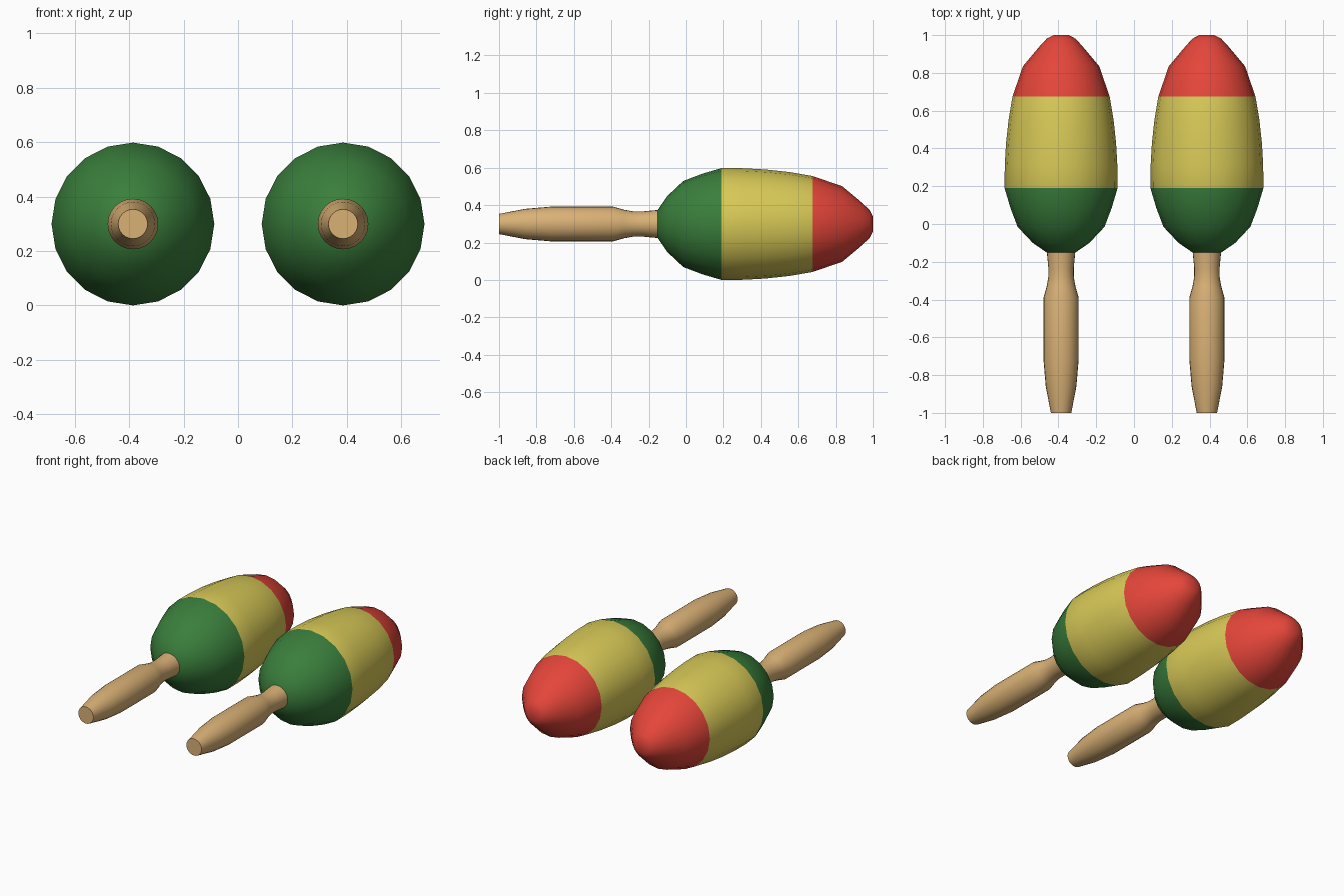
import bpy
import bmesh
import math

cube = bpy.data.objects.get("Cube")
if cube:
    bpy.data.objects.remove(cube, do_unlink=True)


def make_material(name, rgb):
    mat = bpy.data.materials.new(name)
    mat.use_nodes = True
    mat.diffuse_color = (*rgb, 1)
    mat.node_tree.nodes["Principled BSDF"].inputs["Base Color"].default_value = (*rgb, 1)
    return mat


green = make_material("green paint", (0.042, 0.21, 0.045))
yellow = make_material("yellow paint", (0.68, 0.58, 0.095))
red = make_material("red paint", (0.78, 0.06, 0.042))
wood = make_material("light wood", (0.70, 0.44, 0.18))

AXIS_X, AXIS_Z = 0.386, 0.299
GREEN_END, YELLOW_END = 0.19, 0.675

# (position along y, radius)
HEAD = [(-0.155, 0.07), (-0.10, 0.15), (-0.015, 0.23), (0.085, 0.268),
        (GREEN_END, 0.299), (0.31, 0.298), (0.43, 0.291), (0.55, 0.278),
        (YELLOW_END, 0.257), (0.835, 0.202), (0.945, 0.11), (0.982, 0.075), (1.0, 0.04)]
HANDLE = [(-1.0, 0.054), (-0.86, 0.081), (-0.72, 0.093), (-0.39, 0.093),
          (-0.33, 0.076), (-0.285, 0.068), (-0.235, 0.067), (-0.14, 0.076)]


def lathe(name, profile, sides, x, materials, rule=None):
    """Spin a profile around an axis parallel to y and close both ends."""
    bm = bmesh.new()
    rings = []
    for y, r in profile:
        angles = [2 * math.pi * i / sides for i in range(sides)]
        rings.append([bm.verts.new((r * math.cos(a), y, r * math.sin(a))) for a in angles])
    for a, b in zip(rings, rings[1:]):
        for i in range(sides):
            j = (i + 1) % sides
            bm.faces.new((a[i], a[j], b[j], b[i]))
    bm.faces.new(rings[0])
    bm.faces.new(rings[-1])
    bmesh.ops.recalc_face_normals(bm, faces=bm.faces[:])
    if rule:
        for f in bm.faces:
            f.material_index = rule(f.calc_center_median().y)
    mesh = bpy.data.meshes.new(name)
    bm.to_mesh(mesh)
    bm.free()
    for m in materials:
        mesh.materials.append(m)
    obj = bpy.data.objects.new(name, mesh)
    bpy.context.collection.objects.link(obj)
    obj.location = (x, 0, AXIS_Z)
    bpy.ops.object.select_all(action="DESELECT")
    obj.select_set(True)
    bpy.context.view_layer.objects.active = obj
    bpy.ops.object.shade_smooth_by_angle(angle=math.radians(50))
    return obj


def band(y):
    return 0 if y < GREEN_END else 1 if y < YELLOW_END else 2


# A pair of shakers lying side by side
for side, x in (("left", AXIS_X), ("right", -AXIS_X)):
    lathe(side + "_shaker_head", HEAD, 20, x, [green, yellow, red], band)
    lathe(side + "_shaker_handle", HANDLE, 24, x, [wood])
